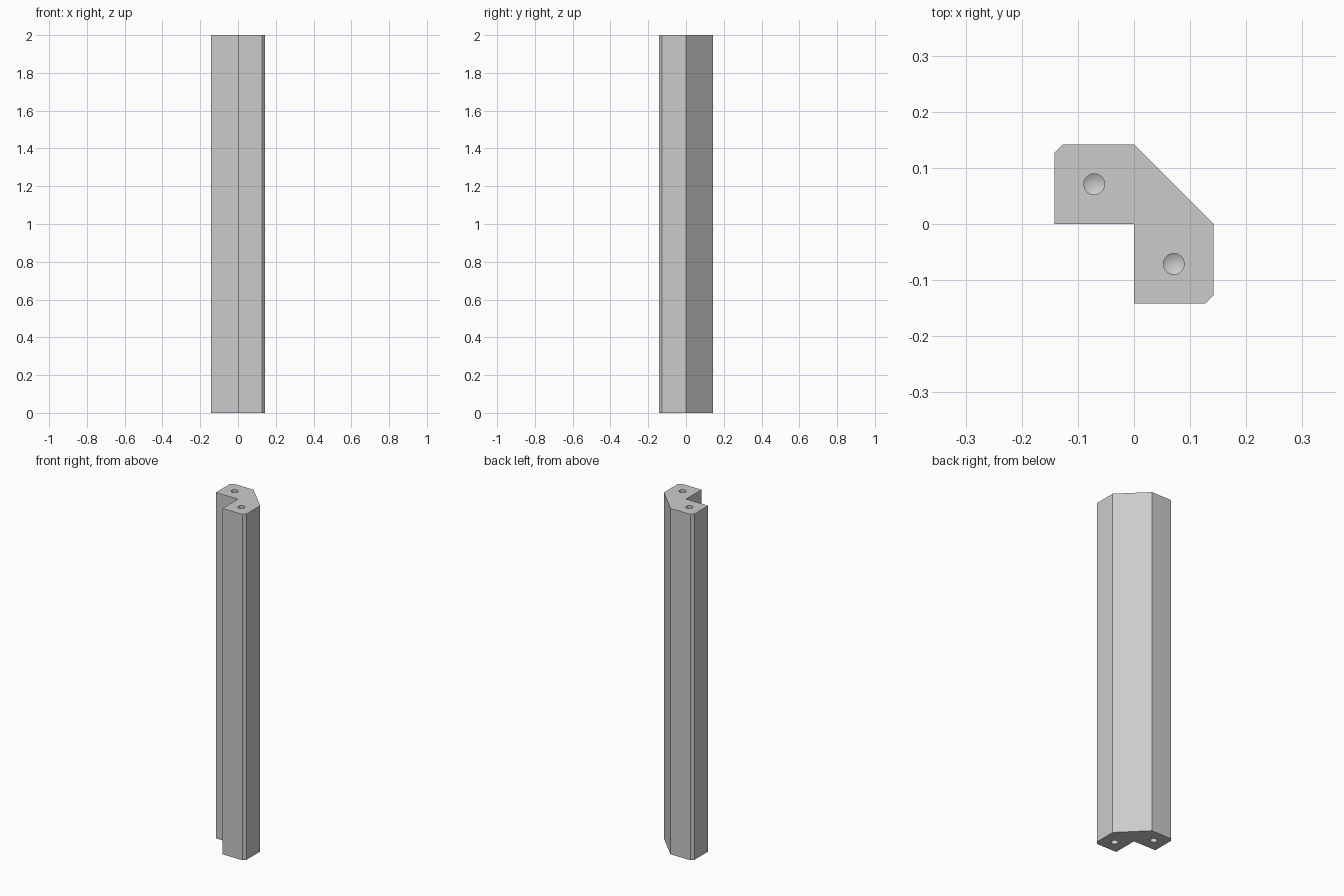
import bpy, bmesh, math
from mathutils import Matrix

if "Cube" in bpy.data.objects:
    bpy.data.objects.remove(bpy.data.objects["Cube"], do_unlink=True)

HEIGHT = 2.0
W = 0.142          # arm width
C = 0.127          # start of the chamfered corner
HOLE_R, HOLE_DEPTH, TIP = 0.0185, 0.15, 0.011

grey = bpy.data.materials.new("light grey")
grey.use_nodes = True
colour = (0.6, 0.6, 0.6, 1)
grey.diffuse_color = colour
grey.node_tree.nodes["Principled BSDF"].inputs["Base Color"].default_value = colour


def make_object(name, bm):
    bmesh.ops.recalc_face_normals(bm, faces=bm.faces)
    mesh = bpy.data.meshes.new(name)
    bm.to_mesh(mesh)
    bm.free()
    mesh.materials.append(grey)
    obj = bpy.data.objects.new(name, mesh)
    bpy.context.collection.objects.link(obj)
    return obj


# Angled corner bar: extruded profile
profile = [(-W, 0), (0, 0), (0, -W), (C, -W), (W, -C),
           (W, 0), (0, W), (-C, W), (-W, C)]
bm = bmesh.new()
base = bm.faces.new([bm.verts.new((x, y, 0)) for x, y in profile])
top = bmesh.ops.extrude_face_region(bm, geom=[base], use_keep_orig=True)["geom"]
bmesh.ops.translate(bm, vec=(0, 0, HEIGHT),
                    verts=[v for v in top if isinstance(v, bmesh.types.BMVert)])
bar = make_object("corner_bar", bm)

# Drill cutters: blind holes with conical ends, in both arms at both ends
bm = bmesh.new()
for side in (-1, 1):
    for end, down in ((HEIGHT, 1), (0, -1)):
        place = (Matrix.Translation((side * W / 2, -side * W / 2, end))
                 @ Matrix.Diagonal((1, 1, down, 1)))
        outline = [(0, 0.02), (HOLE_R, 0.02), (HOLE_R, -HOLE_DEPTH),
                   (0, -HOLE_DEPTH - TIP)]
        verts = [bm.verts.new(place @ Matrix.Translation((r, 0, z)).to_translation())
                 for r, z in outline]
        edges = [bm.edges.new(pair) for pair in zip(verts, verts[1:])]
        bmesh.ops.spin(bm, geom=verts + edges, cent=place.to_translation(),
                       axis=(0, 0, 1), angle=math.tau, steps=32)
bmesh.ops.remove_doubles(bm, verts=bm.verts, dist=0.0002)
drill = make_object("drill_cutter", bm)
drill.hide_render = True

# Cut the screw holes, then discard the cutter
cut = bar.modifiers.new("screw_holes", "BOOLEAN")
cut.operation = "DIFFERENCE"
cut.solver = "EXACT"
cut.object = drill
bpy.ops.object.select_all(action="DESELECT")
bpy.context.view_layer.objects.active = bar
bar.select_set(True)
bpy.ops.object.modifier_apply(modifier=cut.name)
bpy.data.objects.remove(drill, do_unlink=True)
bpy.ops.object.shade_smooth_by_angle(angle=math.radians(25))
